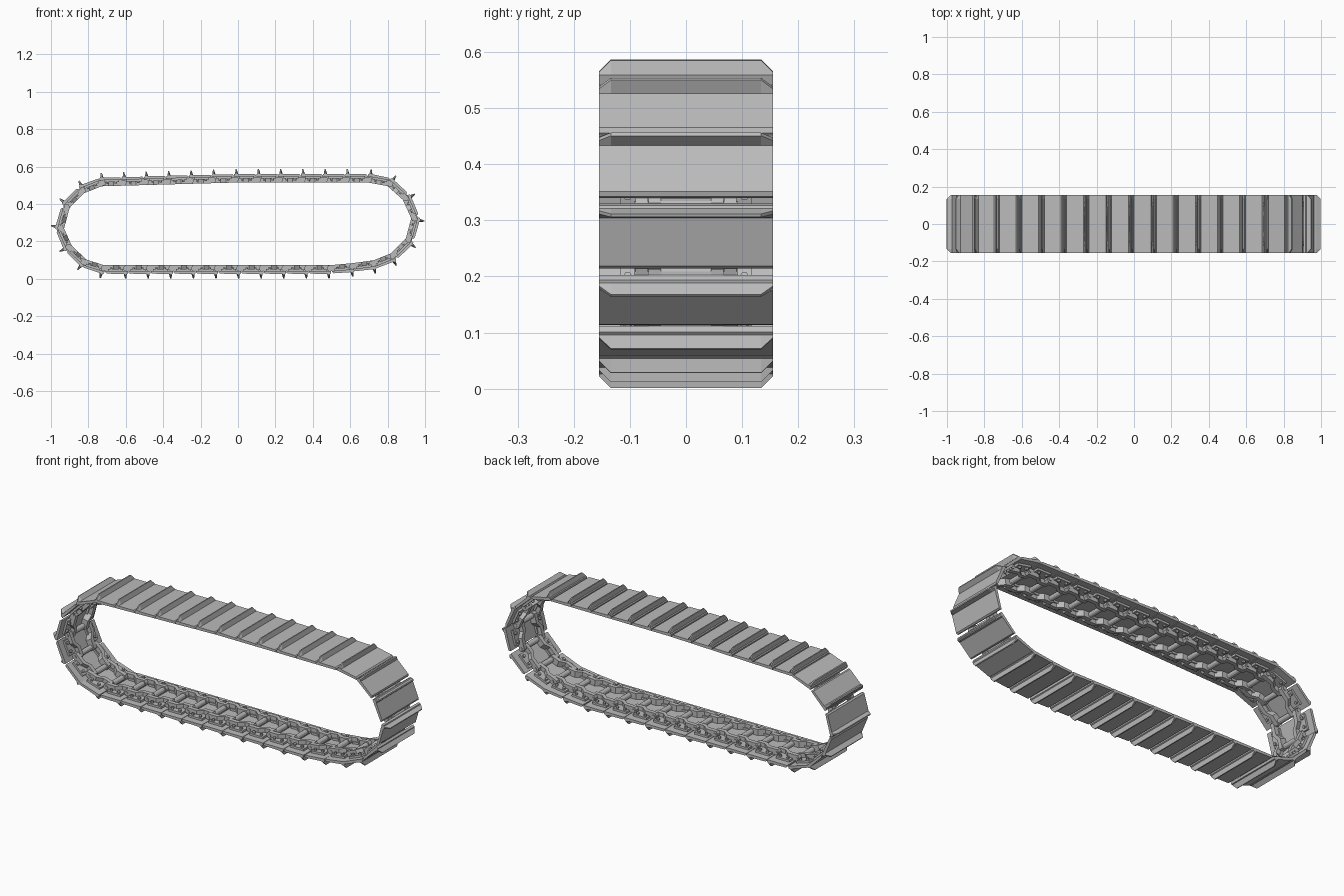
import bpy, bmesh, math
from mathutils import Matrix, Vector

cube = bpy.data.objects.get("Cube")
if cube:
    bpy.data.objects.remove(cube, do_unlink=True)

steel = bpy.data.materials.new("steel_grey")
steel.use_nodes = True
GREY = (0.5, 0.5, 0.5, 1)
steel.diffuse_color = GREY
steel.node_tree.nodes["Principled BSDF"].inputs["Base Color"].default_value = GREY

HALF = 0.155     # half width of the shoes
PLATE = 0.027    # height of the shoe face above the pin line


def loft(bm, sections):
    """Join equal-length rings of points into a closed solid."""
    rings = [[bm.verts.new(p) for p in s] for s in sections]
    n = len(rings[0])
    for a, b in zip(rings, rings[1:]):
        for i in range(n):
            j = (i + 1) % n
            bm.faces.new((a[i], a[j], b[j], b[i]))
    bm.faces.new(rings[0])
    bm.faces.new(rings[-1][::-1])


def box(bm, x0, x1, y0, y1, z0, z1):
    loft(bm, [[(x, y0, z0), (x, y1, z0), (x, y1, z1), (x, y0, z1)] for x in (x0, x1)])


def rod(bm, radius, half, sides=12):
    loft(bm, [[(radius * math.cos(k * math.tau / sides), y,
                radius * math.sin(k * math.tau / sides)) for k in range(sides)]
              for y in (-half, half)])


def mesh(name, bm):
    bmesh.ops.recalc_face_normals(bm, faces=bm.faces)
    me = bpy.data.meshes.new(name)
    bm.to_mesh(me)
    bm.free()
    me.materials.append(steel)
    return me


def shoe_mesh():
    # plate with a tall grouser at one end, its corners chamfered
    profile = [(-.008, .012), (-.008, .024), (-.003, PLATE), (0, .052), (.006, .052),
               (.014, PLATE), (.103, .025), (.110, .019), (.110, .012)]
    bm = bmesh.new()
    loft(bm, [[(t, y, min(n, cap)) for t, n in profile]
              for y, cap in ((-HALF, .031), (-.134, 1), (.134, 1), (HALF, .031))])
    return mesh("track_shoe", bm)


def link_mesh(side):
    # cranked rail: narrow lane at the start, wide lane at the end
    stations = [(-.017, .045, -.008, .006), (-.009, .045, -.020, .012),
                (.040, .045, -.020, .012), (.068, .068, -.020, .012),
                (.127, .068, -.020, .010), (.136, .068, -.008, .004)]
    bm = bmesh.new()
    loft(bm, [[(t, side * y, lo), (t, side * (y + .022), lo),
               (t, side * (y + .022), hi), (t, side * y, hi)] for t, y, lo, hi in stations])
    # foot flange and bolt heads that hold the shoe
    box(bm, .018, .098, side * .062, side * .118, .001, .012)
    for t in (.036, .080):
        bmesh.ops.create_cone(bm, cap_ends=True, segments=6, radius1=.008, radius2=.008,
                              depth=.010, matrix=Matrix.Translation((t, side * .104, -.003)))
    return mesh("chain_link", bm)


def pin_mesh():
    bm = bmesh.new()
    rod(bm, .010, .093)
    rod(bm, .014, .045)
    return mesh("track_pin", bm)


def run(a, b, steps):
    """Evenly spaced joints from a up to, not including, b."""
    a, b = Vector(a), Vector(b)
    return [a.lerp(b, i / steps) for i in range(steps)]


# joints of the chain, clockwise: sagging top, front curve, bottom, rear curve
joints = run((-.733, .515), (-.013, .535), 6) + run((-.013, .535), (.700, .535), 6)
joints += [Vector(p) for p in (
    (.700, .535), (.808, .515), (.898, .435), (.947, .325),
    (.915, .205), (.830, .120), (.730, .080), (.612, .064))]
joints += run((.490, .053), (-.718, .053), 10)
joints += [Vector(p) for p in (
    (-.718, .053), (-.820, .085), (-.905, .165), (-.951, .268),
    (-.918, .390), (-.835, .475))]

parts = {"track_shoe": shoe_mesh(), "chain_link_left": link_mesh(1),
         "chain_link_right": link_mesh(-1), "track_pin": pin_mesh()}

for i, p in enumerate(joints):
    d = (joints[(i + 1) % len(joints)] - p).normalized()
    place = Matrix(((d.x, 0, -d.y, p.x), (0, 1, 0, 0), (d.y, 0, d.x, p.y), (0, 0, 0, 1)))
    for name, me in parts.items():
        ob = bpy.data.objects.new(f"{name}_{i + 1}", me)
        ob.matrix_basis = place
        bpy.context.collection.objects.link(ob)
